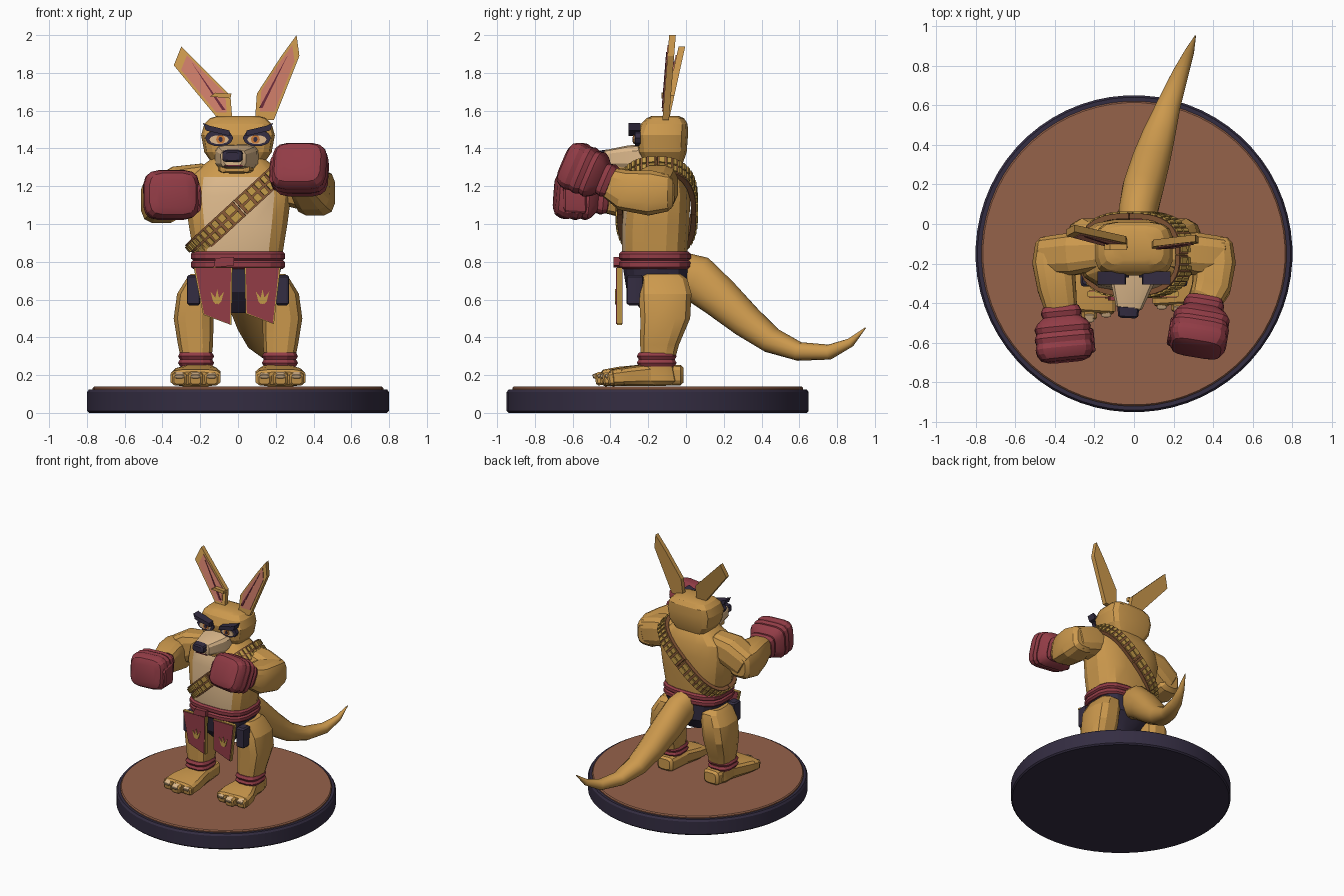
import bpy, bmesh, math
from mathutils import Vector

cube = bpy.data.objects.get("Cube")
if cube:
    bpy.data.objects.remove(cube)


def material(name, hex_code):
    """Flat colour from an sRGB hex code, stored as linear values."""
    srgb = [int(hex_code[i:i + 2], 16) / 255 for i in (0, 2, 4)]
    linear = [c / 12.92 if c < 0.04 else ((c + 0.055) / 1.055) ** 2.4 for c in srgb]
    mat = bpy.data.materials.new(name)
    mat.use_nodes = True
    mat.diffuse_color = (*linear, 1)
    mat.node_tree.nodes["Principled BSDF"].inputs["Base Color"].default_value = (*linear, 1)
    return mat


fur = material("golden fur", "CC994D")
cream = material("cream fur", "DDB98C")
red = material("red cloth", "923C46")
maroon = material("dark maroon", "6B2A3A")
navy = material("dark navy", "342D42")
earth = material("earth brown", "95624A")
pink = material("ear pink", "CC7C68")
gold = material("gold trim", "C29A48")
leather = material("strap leather", "8A5A38")
amber = material("amber eye", "C87838")
Z = Vector((0, 0, 1))


def finish(name, bm, *mats, angle=22):
    bmesh.ops.recalc_face_normals(bm, faces=bm.faces)
    mesh = bpy.data.meshes.new(name)
    bm.to_mesh(mesh)
    bm.free()
    obj = bpy.data.objects.new(name, mesh)
    bpy.context.collection.objects.link(obj)
    for mat in mats:
        mesh.materials.append(mat)
    bpy.ops.object.select_all(action='DESELECT')
    obj.select_set(True)
    bpy.context.view_layer.objects.active = obj
    bpy.ops.object.shade_smooth_by_angle(angle=math.radians(angle))
    return obj


def skin(bm, rings):
    """Join rings of points with quads and close both ends."""
    rows = [[bm.verts.new(p) for p in ring] for ring in rings]
    for a, b in zip(rows, rows[1:]):
        for i in range(len(a)):
            j = (i + 1) % len(a)
            bm.faces.new((a[i], a[j], b[j], b[i]))
    bm.faces.new(rows[0])
    bm.faces.new(rows[-1])


def loft(name, rings, mat, n=12, p=4, path=False, cap=0.3, angle=22, extra=()):
    """Rounded-box sections (x, y, z, rx, ry), level or square to the path."""
    centres = [Vector(r[:3]) for r in rings]
    sections = []
    last = len(rings) - 1
    for i, (c, ring) in enumerate(zip(centres, rings)):
        t = (centres[min(i + 1, last)] - centres[max(i - 1, 0)]).normalized()
        side, up = Vector((1, 0, 0)), Vector((0, 1, 0))
        if path:
            side = t.cross(Z).normalized()
            up = side.cross(t)
        sections.append((c, t if path else Z, side, up, ring[3], ring[4]))
    if cap:
        for at, sign in ((0, -1), (-1, 1)):
            c, t, s, u, a, b = sections[at]
            tip = (c + t * sign * cap * min(a, b), t, s, u, a * 0.72, b * 0.72)
            sections.insert(0 if at == 0 else len(sections), tip)
    loops = []
    for c, t, s, u, a, b in sections:
        loop = []
        for k in range(n):
            th = math.tau * (k + 0.5) / n
            x, y = math.cos(th), math.sin(th)
            x = math.copysign(abs(x) ** (2 / p), x)
            y = math.copysign(abs(y) ** (2 / p), y)
            loop.append(c + s * x * a + u * y * b)
        loops.append(loop)
    bm = bmesh.new()
    skin(bm, loops)
    return finish(name, bm, mat, *extra, angle=angle)


def plate(name, outline, y, depth, mat, lean=None):
    """Flat (x, z) outline given depth toward the back; lean sets y by height."""
    place = lean or (lambda z: y)
    bm = bmesh.new()
    skin(bm, [[Vector((x, place(z) + d, z)) for x, z in outline] for d in (0, depth)])
    return finish(name, bm, mat)


def shrink(outline, fx, fz=None):
    cx = sum(p[0] for p in outline) / len(outline)
    cz = sum(p[1] for p in outline) / len(outline)
    return [(cx + (x - cx) * fx, cz + (z - cz) * (fz or fx)) for x, z in outline]


def oval(x, z, rx, rz, n=10):
    return [(x + rx * math.cos(math.tau * i / n), z + rz * math.sin(math.tau * i / n)) for i in range(n)]


# Round stand
def disc(name, mat, levels):
    loft(name, [(0, -0.15, z, r, r) for z, r in levels], mat, n=64, p=2, cap=0)


disc("stand_rim", navy, [(0, 0.79), (0.01, 0.8), (0.11, 0.8), (0.125, 0.79)])
disc("stand_ground", earth, [(0.1, 0.77), (0.132, 0.77), (0.14, 0.763)])

# Torso with a cream belly
torso = loft("torso", [(0, -0.16, 0.72, 0.22, 0.16), (0, -0.165, 0.85, 0.24, 0.175),
                       (0, -0.16, 1, 0.265, 0.18), (0, -0.15, 1.15, 0.285, 0.175),
                       (0, -0.15, 1.25, 0.27, 0.16), (0, -0.14, 1.34, 0.15, 0.12)],
             fur, n=16, p=3, extra=(cream,))
for face in torso.data.polygons:
    if face.normal.y < -0.5 and abs(face.center.x) < 0.19 and face.center.z < 1.25:
        face.material_index = 1

# Shorts, belt and knot
loft("shorts", [(0, -0.15, 0.56, 0.1, 0.1), (0, -0.15, 0.64, 0.2, 0.165),
                (0, -0.16, 0.78, 0.235, 0.178)], navy, n=16, p=3)
for i, z in enumerate((0.785, 0.83)):
    loft(f"belt_band_{i}", [(0, -0.165, z + d, 0.24 + g, 0.18 + g)
                            for d, g in ((-0.024, 0), (-0.012, 0.013), (0.012, 0.013), (0.024, 0))],
         red, n=16, p=3, cap=0)
knot = [(-0.13, 0.77), (-0.02, 0.78), (-0.02, 0.825), (-0.12, 0.82)]
plate("belt_knot", knot, -0.385, 0.06, red)

# Hanging cloths with trim and claw marks
cloths = {"right": [(-0.235, 0.77), (-0.03, 0.77), (-0.035, 0.465), (-0.185, 0.52)],
          "left": [(0.035, 0.77), (0.225, 0.77), (0.19, 0.47), (0.04, 0.525)]}
for side, outline in cloths.items():
    plate(f"{side}_cloth_trim", outline, -0.365, 0.025, gold)
    plate(f"{side}_cloth", shrink(outline, 0.92, 0.97), -0.371, 0.035, red)
    x = -0.11 if side == "right" else 0.13
    for dx in (-1, 0, 1):
        tip = (x + dx * 0.036, 0.655 - abs(dx) * 0.012)
        plate(f"{side}_claw_mark", [(x - 0.014 + dx * 0.008, 0.59), (x + dx * 0.008, 0.575),
                                    (x + 0.014 + dx * 0.008, 0.59), tip], -0.375, 0.005, gold)

# Legs, ankle wraps, feet, toes and hip pouches
for side, m, reach in (("right", -1, 0), ("left", 1, 0.04)):
    loft(f"{side}_leg", [(m * x, y, z, a, b) for x, y, z, a, b in (
        (0.225, -0.14, 0.17, 0.075, 0.1), (0.22, -0.15, 0.27, 0.08, 0.09),
        (0.225, -0.14, 0.36, 0.095, 0.105), (0.235, -0.11, 0.5, 0.108, 0.135),
        (0.22, -0.11, 0.63, 0.105, 0.142), (0.19, -0.12, 0.71, 0.085, 0.13))], fur, p=3)
    for z in (0.265, 0.3):
        loft(f"{side}_ankle_wrap", [(m * 0.222, -0.155, z + d, 0.086 + g, 0.096 + g)
                                   for d, g in ((-0.02, 0), (0, 0.012), (0.02, 0))], red, p=3, cap=0)
    loft(f"{side}_foot", [(m * 0.205, -0.03, 0.2, 0.07, 0.055), (m * 0.21, -0.2, 0.2, 0.09, 0.06),
                          (m * 0.22, -0.35 + reach, 0.193, 0.13, 0.052),
                          (m * 0.225, -0.43 + reach, 0.185, 0.135, 0.045)], fur, path=True)
    for dx in (-0.085, 0, 0.085):
        x, y = m * 0.225 + dx, -0.47 + reach + abs(dx) * 0.3
        loft(f"{side}_toe", [(x, y + 0.07, 0.19, 0.043, 0.042), (x, y, 0.178, 0.04, 0.034)], fur, n=8, path=True)
        loft(f"{side}_toenail", [(x, y + 0.015, 0.207, 0.028, 0.012), (x, y - 0.02, 0.193, 0.024, 0.012)],
             cream, n=8, path=True)
    loft(f"{side}_hip_pouch", [(m * 0.235, -0.27, 0.58, 0.035, 0.045), (m * 0.235, -0.27, 0.72, 0.035, 0.045)],
         navy, p=6)

# Tail
loft("tail", [(0.01, -0.06, 0.74, 0.09, 0.12), (0.02, 0.06, 0.71, 0.1, 0.125), (0.045, 0.18, 0.61, 0.105, 0.11),
              (0.085, 0.32, 0.485, 0.098, 0.09), (0.125, 0.45, 0.385, 0.084, 0.07),
              (0.175, 0.6, 0.325, 0.062, 0.05), (0.235, 0.76, 0.322, 0.042, 0.04),
              (0.28, 0.87, 0.372, 0.024, 0.024), (0.31, 0.95, 0.45, 0.003, 0.003)],
     fur, n=14, p=2.2, path=True, cap=0, angle=40)

# Arms and wrapped gloves
arms = {"right": (-1, 1.125, Vector((-0.37, -0.42, 1.14)), Vector((-0.345, -0.68, 1.16))),
        "left": (1, 1.165, Vector((0.355, -0.39, 1.22)), Vector((0.315, -0.63, 1.325)))}
for side, (m, z, wrist, fist) in arms.items():
    loft(f"{side}_upper_arm", [(m * 0.17, -0.14, 1.235, 0.09, 0.09), (m * 0.3, -0.15, 1.2, 0.11, 0.115),
                               (m * 0.43, -0.16, z, 0.1, 0.11)], fur, p=3, path=True)
    loft(f"{side}_forearm", [(m * 0.41, -0.095, z, 0.09, 0.1), (m * 0.408, -0.19, z, 0.108, 0.122),
                             (m * 0.39, -0.32, z + 0.015, 0.1, 0.11), (*wrist, 0.085, 0.085)], fur, p=3.5, path=True)
    sizes = (0.62, 0.7, 0.64, 0.86, 0.97, 0.92, 1, 0.95, 1, 0.96, 0.84)
    loft(f"{side}_glove", [(*wrist.lerp(fist, i / 10), 0.148 * s, 0.132 * s) for i, s in enumerate(sizes)],
         red, n=16, path=True, cap=0.12)
    thumb = wrist.lerp(fist, 0.45) - Vector((m * 0.125, 0, 0.01))
    end = wrist.lerp(fist, 0.85) - Vector((m * 0.125, 0, 0.02))
    loft(f"{side}_glove_thumb", [(*thumb, 0.03, 0.085), (*end, 0.03, 0.075)], red, path=True)

# Bandolier looping over the left shoulder
def loop_point(a):
    c, s = math.cos(a), math.sin(a)
    c, s = (math.copysign(abs(v) ** 0.75, v) for v in (c, s))
    return Vector((0.01 + 0.245 * c, -0.155 + 0.195 * s, 1.085 + 0.225 * c))


def loop_frame(a):
    p = loop_point(a)
    t = (loop_point(a + 0.02) - loop_point(a - 0.02)).normalized()
    out = p - Vector((0.01, -0.155, 1.085))
    out = (out - t * out.dot(t)).normalized()
    return p, t, out, t.cross(out)


def block(bm, p, t, out, side, length, thick, width):
    rings = []
    for e in (-1, 1):
        rings.append([p + t * e * length + out * thick * i + side * width * j
                      for i, j in ((-1, -1), (1, -1), (1, 1), (-1, 1))])
    skin(bm, rings)


strap, beads = bmesh.new(), bmesh.new()
count = 44
for i in range(count):
    p, t, out, side = loop_frame(math.tau * (i + 0.5) / count)
    step = (loop_point(math.tau * (i + 1) / count) - loop_point(math.tau * i / count)).length
    block(strap, p, t, out, side, step * 0.55, 0.014, 0.052)
    for e in (-1, 1):
        block(beads, p + side * e * 0.024 + out * 0.012, t, out, side, step * 0.34, 0.012, 0.019)
finish("bandolier_strap", strap, leather)
finish("bandolier_rounds", beads, gold)

# Head, muzzle, jaw and nose
loft("neck", [(0, -0.13, 1.25, 0.14, 0.11), (0, -0.13, 1.38, 0.13, 0.11)], fur, p=3)
loft("head", [(0, -0.12, 1.31, 0.13, 0.1), (0, -0.125, 1.38, 0.18, 0.13), (0, -0.125, 1.47, 0.197, 0.137),
              (0, -0.115, 1.53, 0.18, 0.125), (0, -0.11, 1.56, 0.15, 0.1)], fur, n=16, cap=0.12)
loft("muzzle", [(-0.005, -0.2, 1.355, 0.12, 0.07), (-0.01, -0.3, 1.352, 0.11, 0.065),
                (-0.025, -0.42, 1.345, 0.068, 0.048)], cream, path=True)
loft("jaw", [(-0.005, -0.2, 1.3, 0.11, 0.035), (-0.018, -0.36, 1.295, 0.08, 0.025)], fur, path=True)
loft("nose", [(-0.028, -0.42, 1.36, 0.056, 0.034), (-0.03, -0.465, 1.358, 0.052, 0.03)], navy, path=True)
plate("mouth_line", [(-0.075, 1.305), (0.03, 1.305), (0.02, 1.313), (-0.065, 1.313)], -0.437, 0.008, maroon)

# Eyes and brows
for side, m in (("right", -1), ("left", 1)):
    x = m * 0.1
    plate(f"{side}_eye_surround", oval(x, 1.455, 0.075, 0.045), -0.27, 0.03, navy)
    plate(f"{side}_eye_white", oval(x, 1.447, 0.052, 0.024), -0.276, 0.008, cream)
    plate(f"{side}_iris", oval(x - m * 0.008, 1.448, 0.024, 0.024), -0.28, 0.006, amber)
    plate(f"{side}_pupil", oval(x - m * 0.008, 1.448, 0.011, 0.014), -0.284, 0.005, navy)
    plate(f"{side}_brow", [(m * 0.04, 1.465), (m * 0.17, 1.495), (m * 0.185, 1.535), (m * 0.15, 1.52),
                           (m * 0.045, 1.495)], -0.305, 0.065, navy)

# Ears with pink inside and a dark centre fold
ears = {"right": ([(-0.3, 1.94), (-0.34, 1.84), (-0.1, 1.55), (-0.03, 1.55), (-0.04, 1.68), (-0.18, 1.82)], 0.22),
        "left": ([(0.31, 2), (0.325, 1.89), (0.19, 1.55), (0.09, 1.55), (0.1, 1.69), (0.23, 1.89)], 0.08)}
for side, (outline, tilt) in ears.items():
    def lean(z, lift=0):
        return -0.125 + (z - 1.55) * tilt - lift
    plate(f"{side}_ear", outline, 0, 0.035, fur, lean)
    plate(f"{side}_ear_inside", shrink(outline, 0.78), 0, 0.008, pink, lambda z: lean(z, 0.005))
    (tx, tz), (bx, bz) = shrink(outline, 0.62)[0], shrink(outline, 0.7)[3]
    plate(f"{side}_ear_fold", [(tx, tz), (bx - 0.014, bz), (bx + 0.004, bz)], 0, 0.006, maroon,
          lambda z: lean(z, 0.009))
fold = [(-0.15, 1.675), (-0.04, 1.665), (-0.035, 1.69), (-0.12, 1.695)]
plate("right_ear_notch", fold, -0.13, 0.03, fur)
